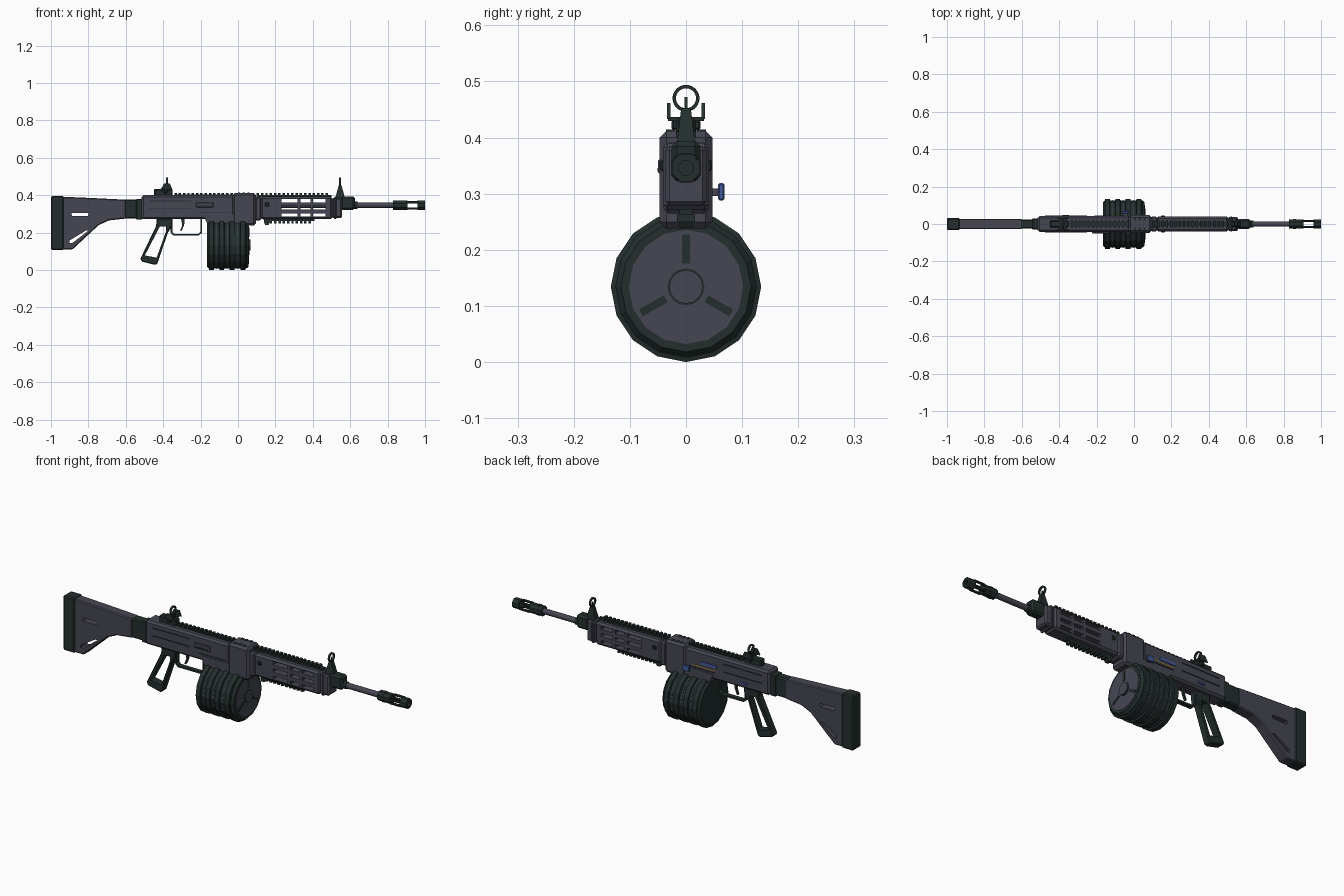
import bpy, bmesh
from math import sin, cos, pi, radians
from mathutils import Matrix

if "Cube" in bpy.data.objects:
    bpy.data.objects.remove(bpy.data.objects["Cube"])


def material(name, rgb):
    m = bpy.data.materials.new(name)
    m.use_nodes = True
    m.diffuse_color = (*rgb, 1)
    m.node_tree.nodes["Principled BSDF"].inputs["Base Color"].default_value = (*rgb, 1)
    return m


GRAY = material("slate_gray", (0.060, 0.062, 0.085))
DARK = material("dark_green", (0.017, 0.028, 0.027))
BLUE = material("blue", (0.055, 0.10, 0.32))
GOLD = material("brass", (0.35, 0.25, 0.07))


def finish(name, bm, mat, bevel=0):
    bmesh.ops.remove_doubles(bm, verts=bm.verts, dist=1e-6)
    bmesh.ops.recalc_face_normals(bm, faces=bm.faces)
    me = bpy.data.meshes.new(name)
    bm.to_mesh(me)
    bm.free()
    me.materials.append(mat)
    ob = bpy.data.objects.new(name, me)
    bpy.context.collection.objects.link(ob)
    if bevel:
        mod = ob.modifiers.new("chamfer", "BEVEL")
        mod.width, mod.segments, mod.limit_method = bevel, 1, "ANGLE"
    return ob


def add_box(bm, x, y, z):
    vs = bmesh.ops.create_cube(bm, size=1)["verts"]
    for v in vs:
        for i, (a, b) in enumerate((x, y, z)):
            v.co[i] = (a + b) / 2 + v.co[i] * (b - a)
    return vs


def box(name, x, y, z, mat, bevel=0):
    """Box from three ranges; a single y value means symmetric."""
    bm = bmesh.new()
    add_box(bm, x, y if isinstance(y, tuple) else (-y, y), z)
    return finish(name, bm, mat, bevel)


def prism(name, pts, y, mat, bevel=0):
    """Side outline in x and z, extruded across y."""
    y0, y1 = y if isinstance(y, tuple) else (-y, y)
    bm = bmesh.new()
    f = bm.faces.new([bm.verts.new((px, y0, pz)) for px, pz in pts])
    out = bmesh.ops.extrude_face_region(bm, geom=[f])["geom"]
    bmesh.ops.translate(bm, vec=(0, y1 - y0, 0),
                        verts=[g for g in out if isinstance(g, bmesh.types.BMVert)])
    return finish(name, bm, mat, bevel)


def lathe(name, profile, sides, z, mat, phase=0, loop=False):
    """Profile of (x, radius) spun about a lengthwise axis at height z."""
    bm = bmesh.new()
    rings = []
    for k in range(sides):
        a = 2 * pi * k / sides + phase
        rings.append([bm.verts.new((x, r * cos(a), z + r * sin(a))) for x, r in profile])
    n = len(profile)
    for k in range(sides):
        p, q = rings[k], rings[(k + 1) % sides]
        for i in range(n if loop else n - 1):
            j = (i + 1) % n
            bm.faces.new((p[i], p[j], q[j], q[i]))
    bmesh.ops.remove_doubles(bm, verts=bm.verts, dist=1e-6)
    bmesh.ops.dissolve_degenerate(bm, edges=bm.edges, dist=1e-6)
    return finish(name, bm, mat)


def cylinder(name, x0, x1, r, sides, z, mat, phase=0):
    return lathe(name, [(x0, 0), (x0, r), (x1, r), (x1, 0)], sides, z, mat, phase)


def cut(ob, cutter):
    """Subtract the cutter, bake the result and drop the cutter."""
    mod = ob.modifiers.new("cut", "BOOLEAN")
    mod.operation, mod.solver, mod.object = "DIFFERENCE", "EXACT", cutter
    cutter.hide_render = True
    dg = bpy.context.evaluated_depsgraph_get()
    me = bpy.data.meshes.new_from_object(ob.evaluated_get(dg))
    ob.modifiers.clear()
    ob.data = me
    bpy.data.objects.remove(cutter)


# Stock with two openings, butt pad and connector
stock = prism("stock", [(-.94, .392), (-.76, .384), (-.6, .376), (-.6, .275), (-.69, .265),
                        (-.745, .24), (-.885, .11), (-.94, .11)], .028, GRAY, .005)
cut(stock, prism("stock_slot_cutter", [(-.885, .288), (-.892, .297), (-.885, .306), (-.805, .306),
                                       (-.797, .297), (-.805, .288)], .1, GRAY))
cut(stock, prism("stock_lower_cutter", [(-.9, .145), (-.885, .145), (-.8, .21), (-.815, .21),
                                        (-.9, .158)], .1, GRAY))
box("butt_pad", (-1, -.932), .033, (.107, .396), DARK, .006)
box("stock_connector", (-.61, -.51), .025, (.275, .377), DARK, .006)
box("connector_collar", (-.545, -.51), .029, (.27, .38), DARK, .004)

# Receiver, magazine well and front block
box("receiver", (-.515, -.02), .042, (.272, .4), GRAY, .01)
prism("magazine_well", [(-.19, .3), (-.165, .25), (.0, .25), (.0, .3)], .044, GRAY)
box("front_block", (-.03, .095), .047, (.238, .412), GRAY, .012)
box("front_neck", (.09, .125), .04, (.265, .39), GRAY, .008)
for s in (-1, 1):
    def plate(name, x, z, mat, d=.003):
        return box(name, x, tuple(sorted((s * .04, s * (.042 + d)))), z, mat)
    plate("receiver_upper_line", (-.47, -.25), (.367, .371), DARK)
    plate("receiver_lower_line", (-.475, -.25), (.326, .33), DARK)
    plate("receiver_front_line", (-.2, -.04), (.308, .311), DARK)
    for i in range(3):
        box("block_notch", (.0 + i * .025, .012 + i * .025),
            tuple(sorted((s * .02, s * .036))), (.4, .414), DARK)
    box("takedown_pin", (.145, .165), tuple(sorted((s * .03, s * .046))), (.34, .36), DARK, .003)

# Right side port cover and left side controls
box("port_cover", (-.225, -.13), (-.05, -.04), (.335, .362), GRAY, .003)
box("port_window", (-.215, -.14), (-.051, -.045), (.34, .346), DARK)
box("bolt_plate", (-.21, -.12), (.04, .045), (.335, .35), BLUE)
box("bolt_slot", (-.2, -.07), (.04, .0445), (.318, .324), GOLD)
box("handle_stem", (-.055, -.035), (.04, .06), (.296, .309), GRAY)
box("charging_handle", (-.065, -.025), (.057, .069), (.288, .319), BLUE, .003)
box("fire_selector", (-.385, -.345), (.04, .047), (.296, .308), BLUE, .002)

# Handguard with rows of through slots
guard = box("handguard", (.12, .505), .04, (.272, .392), GRAY, .01)
bm = bmesh.new()
for z in (.294, .332, .37):
    for x in ((.232, .318), (.334, .388), (.402, .468)):
        add_box(bm, x, (-.1, .1), (z - .009, z + .009))
cut(guard, finish("slot_cutter", bm, GRAY))
box("handguard_cap", (.5, .557), .037, (.278, .385), GRAY, .008)
box("cap_band", (.51, .53), .041, (.272, .39), GRAY, .008)

# Toothed rails above and below
def rail(name, x0, x1, half, z, height):
    bm = bmesh.new()
    mid = z + height * .5
    add_box(bm, (x0, x1), (-half * .75, half * .75), (min(z, mid), max(z, mid)))
    x = x0
    while x < x1 - .01:
        add_box(bm, (x, x + .013), (-half, half), tuple(sorted((mid, z + height))))
        x += .023
    return finish(name, bm, DARK)


rail("rear_top_rail", -.34, -.03, .018, .397, .016)
rail("front_top_rail", .1, .5, .018, .389, .022)
rail("bottom_rail", .17, .41, .016, .275, -.025)
prism("rail_hook", [(.135, .28), (.18, .28), (.172, .255), (.162, .24), (.145, .24), (.14, .255)],
      .012, DARK)

# Barrel, gas block and slotted muzzle
cylinder("barrel", .1, .85, .0145, 12, .346, GRAY)
box("gas_block", (.55, .625), .026, (.322, .394), DARK, .01)
cylinder("barrel_collar", .62, .64, .019, 12, .346, DARK)
def ring(name, x0, x1, inner, outer, z, sides):
    return lathe(name, [(x0, inner), (x0, outer), (x1, outer), (x1, inner)], sides, z, DARK,
                 pi / sides, True)


cylinder("muzzle_base", .83, .905, .0265, 8, .346, DARK, pi / 8)
cylinder("muzzle_band", .85, .865, .0285, 8, .346, DARK, pi / 8)
ring("muzzle_ring", .96, 1, .014, .0265, .346, 8)
for sy in (-1, 1):
    for sz in (-1, 1):
        box("muzzle_bar", (.9, .965), tuple(sorted((sy * .0105, sy * .022))),
            tuple(sorted((.346 + sz * .0105, .346 + sz * .022))), DARK, .003)

# Drum magazine with ribs, face plate, hub and spokes
Z = .134
cylinder("drum_neck", -.13, .03, .03, 8, .245, DARK)
lathe("drum_body", [(-.165, 0), (-.165, .116), (-.155, .126), (.045, .126), (.057, .116),
                    (.057, 0)], 16, Z, DARK)
for x in (-.15, -.095, -.04, .018):
    lathe("drum_rib", [(x - .008, .12), (x - .004, .134), (x + .02, .134), (x + .024, .12)],
          16, Z, DARK, 0, True)
for x in (-.113, -.058, -.001):
    lathe("drum_seam", [(x - .002, .12), (x - .002, .128), (x + .002, .128), (x + .002, .12)],
          16, Z, GRAY, 0, True)
cylinder("drum_face", .05, .059, .102, 16, Z, GRAY)
cylinder("hub_edge", .05, .0615, .033, 16, Z, DARK)
cylinder("drum_hub", .05, .066, .03, 16, Z, GRAY)
for k in range(3):
    bm = bmesh.new()
    add_box(bm, (.055, .0615), (-.007, .007), (.042, .093))
    bmesh.ops.rotate(bm, verts=bm.verts, matrix=Matrix.Rotation(radians(120 * k), 3, "X"))
    bmesh.ops.translate(bm, verts=bm.verts, vec=(0, 0, Z))
    finish("drum_spoke", bm, DARK)

# Open pistol grip, trigger and guard
grip = prism("pistol_grip", [(-.435, .275), (-.35, .275), (-.352, .235), (-.375, .2), (-.432, .032),
                             (-.445, .028), (-.515, .045), (-.522, .06), (-.51, .085),
                             (-.438, .235)], .02, DARK, .004)
cut(grip, prism("grip_cutter", [(-.418, .232), (-.385, .232), (-.385, .205), (-.435, .066),
                                (-.498, .078)], .1, DARK))
guard_path = [(-.36, .275), (-.36, .2), (-.345, .184), (-.21, .184), (-.192, .2), (-.192, .275)]
inner_path = [(-.2, .275), (-.2, .204), (-.213, .193), (-.341, .193), (-.351, .204), (-.351, .275)]
prism("trigger_guard", guard_path + inner_path, .012, DARK)
prism("trigger", [(-.305, .275), (-.285, .275), (-.288, .24), (-.302, .208), (-.309, .21),
                  (-.298, .24)], .006, DARK)

# Rear sight with wings, and front sight on the cap
box("rear_sight_base", (-.45, -.35), .018, (.395, .434), DARK, .005)
box("rear_sight_knobs", (-.4, -.375), .026, (.413, .432), DARK, .004)
box("rear_sight_post", (-.39, -.37), .008, (.43, .451), DARK)
box("wing_bridge", (-.395, -.365), .032, (.43, .437), DARK)
for s in (-1, 1):
    prism("sight_wing", [(-.412, .433), (-.352, .433), (-.364, .462), (-.395, .462)],
          tuple(sorted((s * .028, s * .034))), DARK)
ring("rear_sight_ring", -.385, -.375, .018, .024, .47, 20)

bm = bmesh.new()
for v in add_box(bm, (.52, .572), (-.017, .017), (.385, .452)):
    if v.co.z > .42:
        v.co.x = .546 + (v.co.x - .546) * .3
        v.co.y *= .5
finish("front_sight_tower", bm, DARK)
lathe("front_sight_ring", [(.541, .018), (.541, .024), (.551, .024), (.551, .018)], 20, .47, DARK,
      0, True)
prism("front_sight_pin", [(.542, .445), (.55, .445), (.547, .472), (.545, .472)], .0025, DARK)

# Smooth the round tubes only
for ob in bpy.context.scene.objects:
    ob.select_set(ob.name.split(".")[0] in {"barrel", "barrel_collar", "rear_sight_ring",
                                            "front_sight_ring"})
    if ob.select_get():
        bpy.context.view_layer.objects.active = ob
bpy.ops.object.shade_smooth_by_angle(angle=radians(35))
bpy.ops.object.select_all(action="DESELECT")
